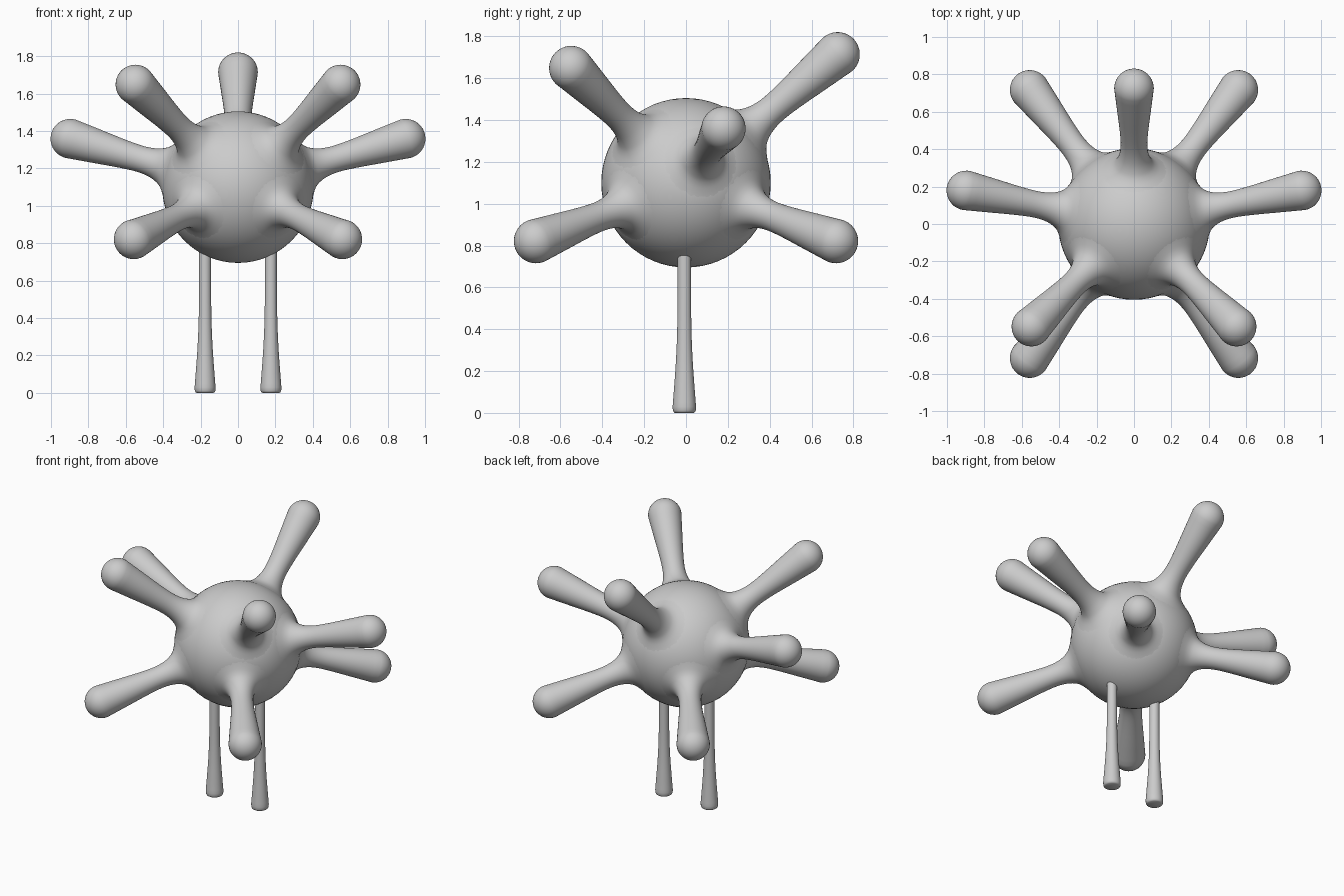
import bpy
import bmesh
import math
from mathutils import Vector

cube = bpy.data.objects.get("Cube")
if cube:
    bpy.data.objects.remove(cube, do_unlink=True)

grey = bpy.data.materials.new("plain_grey")
grey.use_nodes = True
COLOUR = (0.6, 0.6, 0.6, 1)
grey.diffuse_color = COLOUR
grey.node_tree.nodes["Principled BSDF"].inputs["Base Color"].default_value = COLOUR

CENTRE = Vector((0, 0, 1.1))
RADIUS = 0.405


def finish(obj, name):
    obj.name = name
    obj.data.materials.append(grey)
    bpy.ops.object.select_all(action="DESELECT")
    obj.select_set(True)
    bpy.context.view_layer.objects.active = obj
    bpy.ops.object.shade_smooth_by_angle(angle=math.radians(40))


def lathe(name, profile, origin, axis, sides=40):
    """Revolve (distance, radius) pairs around an axis, closing ends of zero radius."""
    bm = bmesh.new()
    verts = [bm.verts.new((r, 0, d)) for d, r in profile]
    edges = [bm.edges.new(pair) for pair in zip(verts, verts[1:])]
    bmesh.ops.spin(bm, geom=verts + edges, axis=(0, 0, 1), cent=(0, 0, 0),
                   angle=math.tau, steps=sides, use_duplicate=False)
    bmesh.ops.remove_doubles(bm, verts=bm.verts, dist=0.0005)
    bmesh.ops.recalc_face_normals(bm, faces=bm.faces)
    mesh = bpy.data.meshes.new(name)
    bm.to_mesh(mesh)
    bm.free()
    obj = bpy.data.objects.new(name, mesh)
    bpy.context.collection.objects.link(obj)
    obj.location = origin
    obj.rotation_euler = Vector(axis).to_track_quat("Z", "Y").to_euler()
    finish(obj, name)


def smooth_path(points, steps=4):
    """Catmull-Rom curve through the given profile points."""
    pts = [Vector(p) for p in points]
    pts = [2 * pts[0] - pts[1]] + pts + [2 * pts[-1] - pts[-2]]
    path = []
    for a, b, c, d in zip(pts, pts[1:], pts[2:], pts[3:]):
        for i in range(steps):
            t = i / steps
            path.append(0.5 * (2 * b + (c - a) * t + (2 * a - 5 * b + 4 * c - d) * t ** 2
                               + (3 * b - a - 3 * c + d) * t ** 3))
    return path + [pts[-2]]


# Round body
bpy.ops.mesh.primitive_uv_sphere_add(segments=64, ring_count=32, radius=RADIUS, location=CENTRE)
finish(bpy.context.object, "body")

# Arms: flared root, narrow neck, round tip
TIP, TIP_R = 0.95, 0.106
root = [(0.32, 0.245), (0.35, 0.2), (0.375, 0.157), (0.4, 0.122), (0.43, 0.098),
        (0.48, 0.079), (0.55, 0.071), (0.65, 0.076), (0.8, 0.091), (TIP, TIP_R)]
arm_profile = smooth_path(root) + [
    (TIP + TIP_R * math.sin(a), TIP_R * math.cos(a))
    for a in (math.pi / 2 * i / 10 for i in range(1, 11))]

lathe("back_upper_arm", arm_profile, CENTRE, (0, 0.72, 0.61))
paired_arms = {
    "front_upper_arm": (0.55, -0.55, 0.55),
    "front_lower_arm": (0.56, -0.72, -0.28),
    "back_lower_arm": (0.56, 0.72, -0.28),
    "side_arm": (0.9, 0.18, 0.26),
}
for side, sign in (("left", 1), ("right", -1)):
    for name, (x, y, z) in paired_arms.items():
        lathe(f"{side}_{name}", arm_profile, CENTRE, (sign * x, y, z))

# Thin legs widening to flat feet
leg_profile = [(0, 0), (0, 0.045), (0.004, 0.051), (0.012, 0.055)] + smooth_path(
    [(0.03, 0.056), (0.12, 0.049), (0.25, 0.04), (0.4, 0.034), (0.6, 0.032), (0.8, 0.032)]) + [(0.8, 0)]
for side, sign in (("left", 1), ("right", -1)):
    lathe(f"{side}_leg", leg_profile, (sign * 0.176, -0.008, 0), (0, 0, 1), 32)
